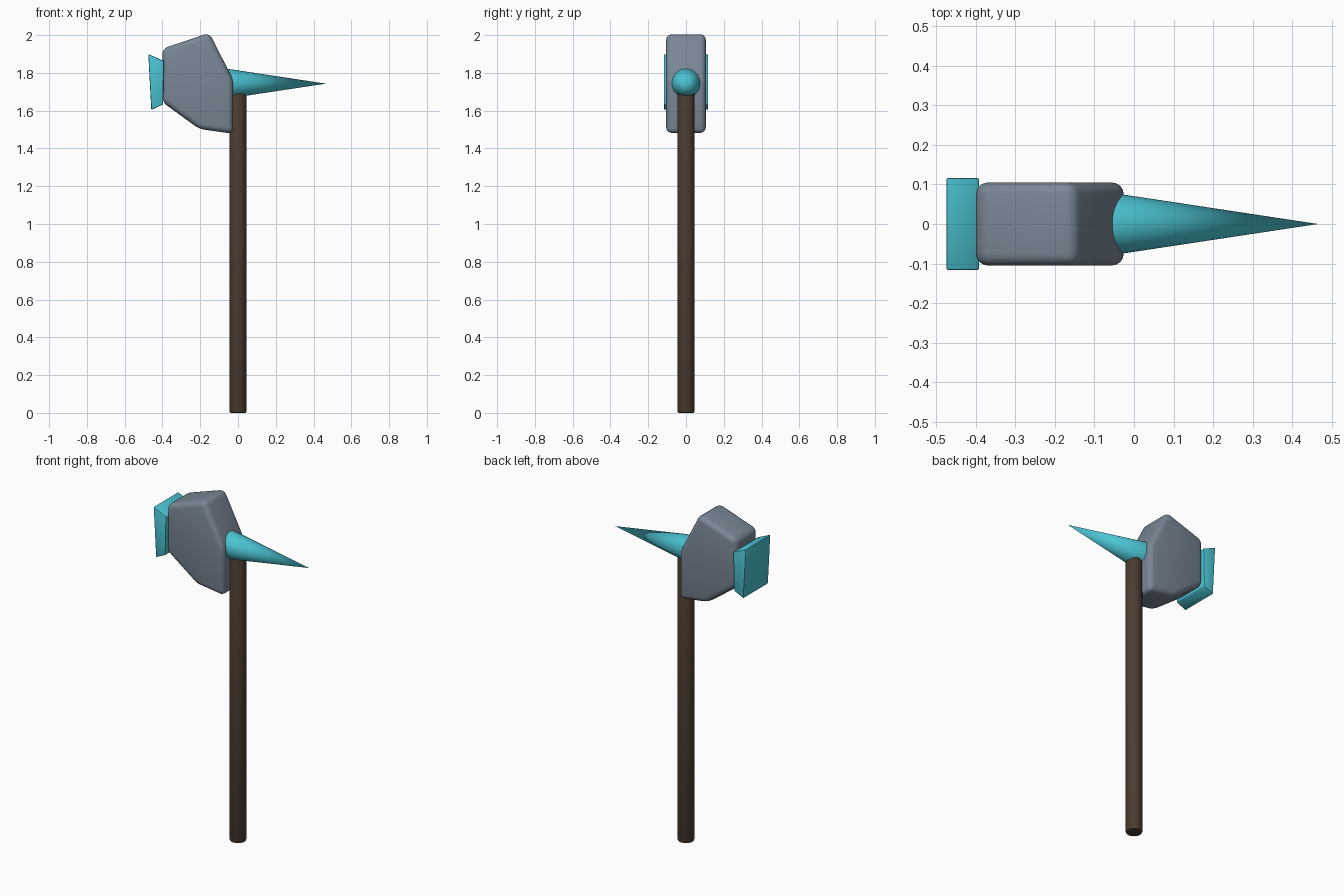
import bpy, bmesh, math
from mathutils import Vector

if "Cube" in bpy.data.objects:
    bpy.data.objects.remove(bpy.data.objects["Cube"])


def material(name, rgb):
    m = bpy.data.materials.new(name)
    m.diffuse_color = (*rgb, 1)
    m.use_nodes = True
    m.node_tree.nodes["Principled BSDF"].inputs["Base Color"].default_value = m.diffuse_color
    return m


WOOD = material("dark_wood", (0.07, 0.045, 0.03))
STONE = material("blue_grey_stone", (0.19, 0.24, 0.30))
TEAL = material("teal_crystal", (0.07, 0.55, 0.65))


def finish(obj, name, mat, bevel=0.0, segments=2):
    obj.name = name
    obj.data.materials.append(mat)
    bpy.ops.object.select_all(action='DESELECT')
    obj.select_set(True)
    bpy.context.view_layer.objects.active = obj
    if bevel:
        b = obj.modifiers.new("bevel", 'BEVEL')
        b.width, b.segments = bevel, segments
        b.limit_method, b.angle_limit = 'ANGLE', math.radians(20)
        bpy.ops.object.modifier_apply(modifier="bevel")
    bpy.ops.object.shade_smooth_by_angle(angle=math.radians(40))


def slab(name, profile, half_depth, mat, bevel, segments):
    """Extrude an x/z profile symmetrically along y."""
    bm = bmesh.new()
    face = bm.faces.new([bm.verts.new((x, -half_depth, z)) for x, z in profile])
    ext = bmesh.ops.extrude_face_region(bm, geom=[face])
    moved = [v for v in ext["geom"] if isinstance(v, bmesh.types.BMVert)]
    bmesh.ops.translate(bm, verts=moved, vec=Vector((0, 2 * half_depth, 0)))
    bmesh.ops.recalc_face_normals(bm, faces=bm.faces)
    mesh = bpy.data.meshes.new(name)
    bm.to_mesh(mesh)
    bm.free()
    obj = bpy.data.objects.new(name, mesh)
    bpy.context.collection.objects.link(obj)
    finish(obj, name, mat, bevel, segments)


# Round handle
bpy.ops.mesh.primitive_cylinder_add(vertices=32, radius=0.045, depth=1.72,
                                    location=(0, 0, 0.86))
finish(bpy.context.object, "handle", WOOD, 0.008)

# Stone head
slab("hammer_head",
     [(-0.40, 1.928), (-0.152, 2.012), (-0.026, 1.765),
      (-0.026, 1.478), (-0.205, 1.503), (-0.40, 1.645)],
     0.105, STONE, 0.03, 4)

# Striking plate on the left face
slab("striking_plate",
     [(-0.475, 1.90), (-0.392, 1.863), (-0.397, 1.633), (-0.459, 1.604)],
     0.117, TEAL, 0.005, 2)

# Spike on the right, its base sunk into the head
base_x, tip_x = -0.07, 0.466
bpy.ops.mesh.primitive_cone_add(vertices=48, radius1=0.081, radius2=0,
                                depth=tip_x - base_x,
                                location=((base_x + tip_x) / 2, 0, 1.743),
                                rotation=(0, math.pi / 2, 0))
finish(bpy.context.object, "spike", TEAL)
